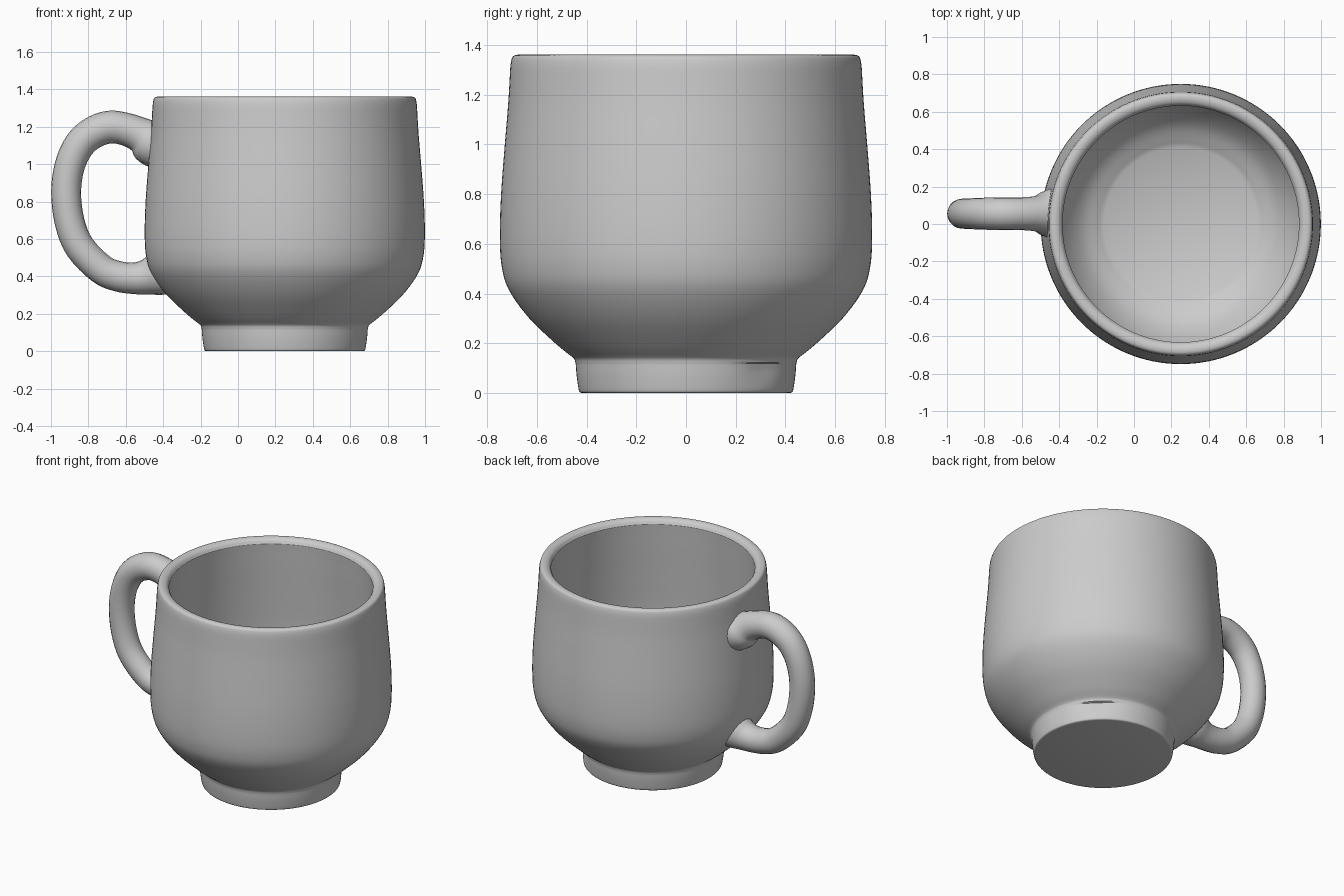
import bpy
import bmesh
import math
from mathutils import Vector

cube = bpy.data.objects.get("Cube")
if cube:
    bpy.data.objects.remove(cube, do_unlink=True)

CENTRE_X = 0.25
SEGMENTS = 128

clay = bpy.data.materials.new("grey clay")
clay.use_nodes = True
clay.diffuse_color = (0.6, 0.6, 0.6, 1)
clay.node_tree.nodes["Principled BSDF"].inputs["Base Color"].default_value = (0.6, 0.6, 0.6, 1)


def smooth_path(points, steps=5):
    """Catmull-Rom curve through the given points."""
    pts = [Vector(p) for p in points]
    pts = [2 * pts[0] - pts[1]] + pts + [2 * pts[-1] - pts[-2]]
    out = []
    for a, b, c, d in zip(pts, pts[1:], pts[2:], pts[3:]):
        for i in range(steps):
            t = i / steps
            out.append(0.5 * (2 * b + (c - a) * t + (2 * a - 5 * b + 4 * c - d) * t**2
                              + (3 * b - a - 3 * c + d) * t**3))
    return out + [pts[-2]]


def finish(obj, angle):
    obj.data.materials.clear()
    obj.data.materials.append(clay)
    bpy.ops.object.select_all(action='DESELECT')
    obj.select_set(True)
    bpy.context.view_layer.objects.active = obj
    bpy.ops.object.shade_smooth_by_angle(angle=math.radians(angle))


# Cup profile as (radius, height): foot, outer wall, rim, inner wall, floor
foot = smooth_path([(0.418, 0), (0.427, 0.003), (0.432, 0.015), (0.44, 0.07),
                    (0.443, 0.108), (0.444, 0.118), (0.448, 0.135)], 3)
outer = smooth_path([(0.455, 0.143), (0.52, 0.195), (0.63, 0.3), (0.71, 0.41),
                     (0.74, 0.5), (0.749, 0.62), (0.744, 0.8), (0.729, 1.0),
                     (0.715, 1.17), (0.707, 1.31)])
rim = smooth_path([(0.704, 1.335), (0.698, 1.352), (0.685, 1.36), (0.665, 1.36),
                   (0.645, 1.35), (0.632, 1.33)], 4)
inner = smooth_path([(0.636, 1.28), (0.645, 1.15), (0.66, 0.95), (0.675, 0.7),
                     (0.665, 0.5), (0.62, 0.38), (0.53, 0.26), (0.41, 0.185)])
profile = [Vector((0, 0))] + foot + outer + rim + inner + [Vector((0, 0.185))]

bm = bmesh.new()
verts = [bm.verts.new((p.x, 0, p.y)) for p in profile]
edges = [bm.edges.new(pair) for pair in zip(verts, verts[1:])]
bmesh.ops.spin(bm, geom=verts + edges, cent=(0, 0, 0), axis=(0, 0, 1),
               angle=math.tau, steps=SEGMENTS, use_merge=True)
bmesh.ops.remove_doubles(bm, verts=bm.verts, dist=0.0002)

# Shallow thumb dent high on one side of the foot
for v in bm.verts:
    r = math.hypot(v.co.x, v.co.y)
    if 0.02 < v.co.z < 0.12 and r > 0.42:
        turn = math.degrees(math.atan2(v.co.y, v.co.x)) - 46
        depth = 0.014 * math.exp(-(turn / 13) ** 2) * min(1, (v.co.z - 0.02) / 0.07)
        v.co.x *= 1 - depth / r
        v.co.y *= 1 - depth / r
bmesh.ops.recalc_face_normals(bm, faces=bm.faces)

mesh = bpy.data.meshes.new("cup_body")
bm.to_mesh(mesh)
bm.free()
cup = bpy.data.objects.new("cup_body", mesh)
cup.location.x = CENTRE_X
bpy.context.collection.objects.link(cup)
finish(cup, 32)

# Handle: one tube, flared where it joins the cup, as (x, height, width factor)
path = smooth_path([(-0.42, 1.11, 1.65), (-0.47, 1.122, 1.45), (-0.52, 1.155, 1.12),
                    (-0.6, 1.187, 1.02), (-0.69, 1.198, 1.02), (-0.78, 1.165, 1),
                    (-0.85, 1.1, 0.97), (-0.9, 0.99, 0.94), (-0.919, 0.85, 0.93),
                    (-0.9, 0.69, 0.93), (-0.845, 0.555, 0.94), (-0.73, 0.438, 0.94),
                    (-0.64, 0.4, 0.95), (-0.56, 0.39, 0.98), (-0.5, 0.395, 1.08),
                    (-0.45, 0.407, 1.28), (-0.405, 0.42, 1.4)], 4)
curve = bpy.data.curves.new("handle", 'CURVE')
curve.dimensions = '3D'
curve.bevel_depth = 0.086
curve.bevel_resolution = 8
curve.use_fill_caps = True
spline = curve.splines.new('POLY')
spline.points.add(len(path) - 1)
for point, p in zip(spline.points, path):
    point.co = (p.x, 0.055, p.y, 1)
    point.radius = p.z
handle = bpy.data.objects.new("handle", curve)
bpy.context.collection.objects.link(handle)
bpy.ops.object.select_all(action='DESELECT')
handle.select_set(True)
bpy.context.view_layer.objects.active = handle
bpy.ops.object.convert(target='MESH')
finish(bpy.context.view_layer.objects.active, 50)
